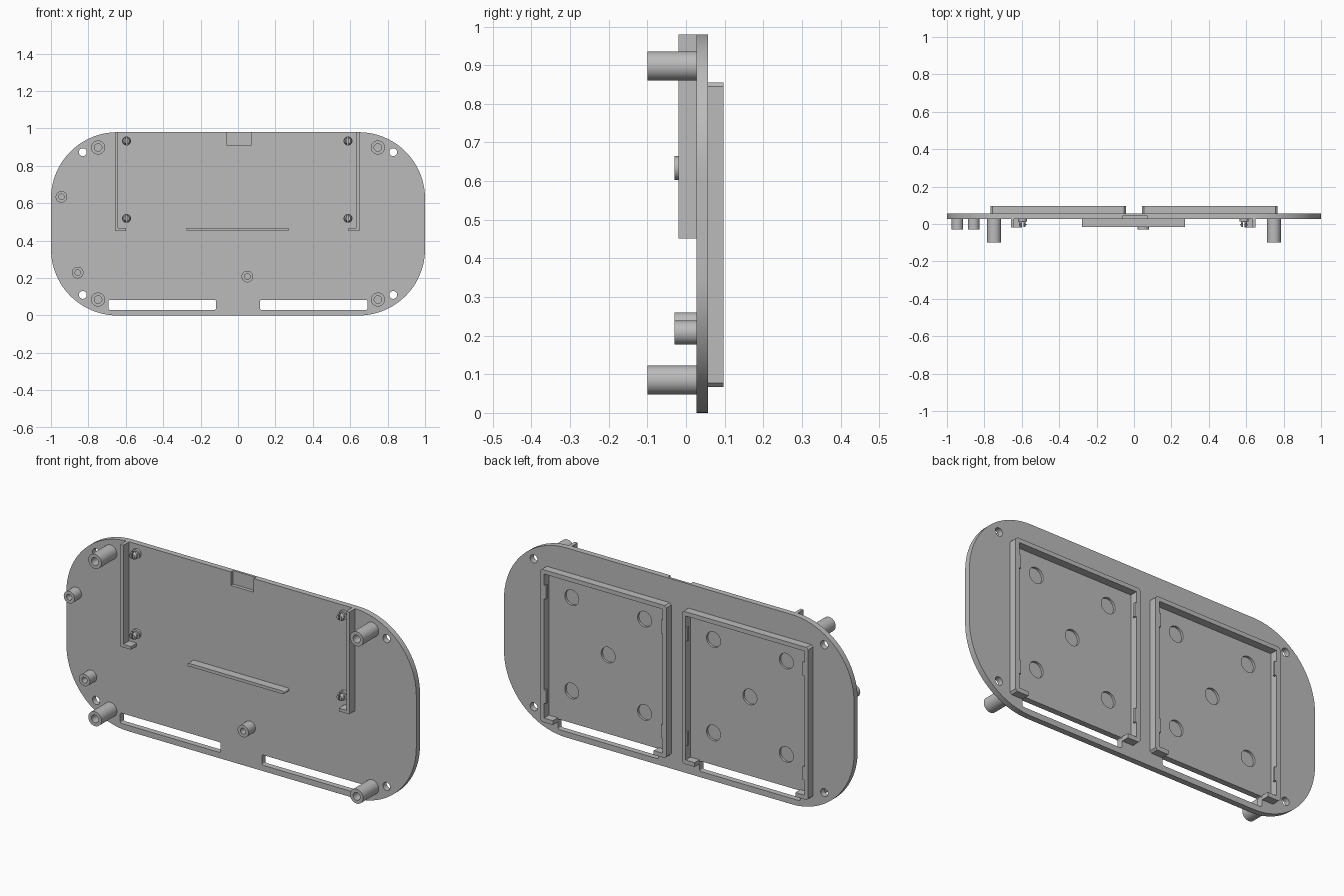
import bpy, bmesh, math

if "Cube" in bpy.data.objects:
    bpy.data.objects.remove(bpy.data.objects["Cube"])

GREY = bpy.data.materials.new("plain grey")
GREY.use_nodes = True
colour = (0.5, 0.5, 0.5, 1)
GREY.diffuse_color = colour
GREY.node_tree.nodes["Principled BSDF"].inputs["Base Color"].default_value = colour

FRONT, BACK = 0.027, 0.057      # faces of the main plate
HEIGHT = 0.98
SINK = FRONT + 0.004            # depth to which front parts are embedded


def finish(name, bm):
    bmesh.ops.recalc_face_normals(bm, faces=bm.faces)
    mesh = bpy.data.meshes.new(name)
    bm.to_mesh(mesh)
    bm.free()
    mesh.materials.append(GREY)
    obj = bpy.data.objects.new(name, mesh)
    bpy.context.collection.objects.link(obj)
    return obj


def smooth(obj):
    bpy.ops.object.select_all(action='DESELECT')
    obj.select_set(True)
    bpy.context.view_layer.objects.active = obj
    bpy.ops.object.shade_smooth_by_angle(angle=math.radians(30))


def prism(name, outline, y0, y1):
    """Extrude an (x, z) outline from y0 to y1."""
    bm = bmesh.new()
    face = bm.faces.new([bm.verts.new((x, y0, z)) for x, z in outline])
    ext = bmesh.ops.extrude_face_region(bm, geom=[face])
    moved = [v for v in ext["geom"] if isinstance(v, bmesh.types.BMVert)]
    bmesh.ops.translate(bm, verts=moved, vec=(0, y1 - y0, 0))
    return finish(name, bm)


def rounded(x0, x1, z0, z1, r, n=6):
    pts = []
    corners = [(x1 - r, z1 - r), (x0 + r, z1 - r), (x0 + r, z0 + r), (x1 - r, z0 + r)]
    for i, (cx, cz) in enumerate(corners):
        for k in range(n + 1):
            a = math.pi / 2 * (i + k / n)
            pts.append((cx + r * math.cos(a), cz + r * math.sin(a)))
    return pts


def box(name, x0, x1, z0, z1, y0, y1):
    return prism(name, [(x0, z0), (x1, z0), (x1, z1), (x0, z1)], y0, y1)


def disc(name, x, z, r, y0, y1):
    return prism(name, rounded(x - r, x + r, z - r, z + r, r * 0.999, 8), y0, y1)


def lathe(name, x, z, profile, n=32):
    """Spin an (r, y) profile round an axis parallel to y."""
    bm = bmesh.new()
    pts = [bm.verts.new((x + r, y, z)) for r, y in profile]
    edges = [bm.edges.new(pair) for pair in zip(pts, pts[1:])]
    bmesh.ops.spin(bm, geom=pts + edges, cent=(x, 0, z), axis=(0, 1, 0),
                   angle=2 * math.pi, steps=n, use_duplicate=False)
    bmesh.ops.remove_doubles(bm, verts=bm.verts, dist=1e-5)
    return finish(name, bm)


def cut(obj, cutters):
    """Subtract the cutters, keep the result as plain mesh, drop the cutters."""
    for c in cutters:
        c.hide_render = True
        mod = obj.modifiers.new("cut", 'BOOLEAN')
        mod.operation, mod.solver, mod.object = 'DIFFERENCE', 'EXACT', c
    graph = bpy.context.evaluated_depsgraph_get()
    mesh = bpy.data.meshes.new_from_object(obj.evaluated_get(graph))
    obj.modifiers.clear()
    obj.data = mesh
    for c in cutters:
        bpy.data.objects.remove(c)


# Main plate with screw holes, cable slots, top recess and magnet pockets
plate = prism("main_plate", rounded(-1, 1, 0, HEIGHT, 0.355, 20), FRONT, BACK)
FRAME_X, FRAME_HALF = 0.405, 0.361
cutters = [box("recess_cutter", -0.059, 0.07, 0.91, 1.1, -0.1, 0.045)]
for s in (-1, 1):
    for z in (0.11, 0.873):
        cutters.append(disc("hole_cutter", s * 0.83, z, 0.021, 0, 0.1))
    xs = sorted((s * 0.118, s * 0.692))
    cutters.append(prism("slot_cutter", rounded(*xs, 0.03, 0.083, 0.008), 0, 0.1))
    for dx, dz in ((0, 0), (1, 1), (1, -1), (-1, 1), (-1, -1)):
        cutters.append(disc("pocket_cutter", s * FRAME_X + dx * 0.208,
                            0.49 + dz * 0.241, 0.04, 0.045, 0.1))
cut(plate, cutters)
smooth(plate)

# Back frames, open at the bottom between two short feet, with inner clips
a, wall, foot = FRAME_HALF, 0.022, 0.073
outer = [(a - foot, 0.067), (a - 0.01, 0.067), (a, 0.077), (a, 0.845), (a - 0.01, 0.855)]
inner = [(a - wall, 0.833), (a - wall, 0.089), (a - foot, 0.089)]
mirror = lambda pts: [(-x, z) for x, z in pts]
outline = outer + mirror(outer)[::-1] + mirror(inner)[::-1] + inner
for side, s in (("right", -1), ("left", 1)):
    cx = s * FRAME_X
    prism(side + "_back_frame", [(cx + x, z) for x, z in outline], BACK - 0.004, 0.097)
    for t in (-1, 1):
        for z in (0.2, 0.74):
            xs = sorted((cx + t * (a - wall + 0.002), cx + t * (a - wall - 0.01)))
            box(side + "_frame_clip", *xs, z - 0.035, z + 0.035, 0.083, 0.096)


# Hollow mounting posts
def post(name, x, z, r, bore, tip):
    smooth(lathe(name, x, z, [(0, SINK), (r, SINK), (r, tip), (bore, tip),
                              (bore, FRONT - 0.002), (0, FRONT - 0.002)]))


for s in (-1, 1):
    for z in (0.085, 0.898):
        post("tall_post", s * 0.748, z, 0.0375, 0.02, -0.1)
for x, z in ((-0.944, 0.634), (-0.857, 0.229), (0.05, 0.208)):
    post("short_post", x, z, 0.031, 0.015, -0.03)

# Board holder: side rails with feet, a lower ledge and split snap pins
MID = -0.004
for side, s in (("right", -1), ("left", 1)):
    rail = [(0.654, HEIGHT), (0.654, 0.452), (0.594, 0.452),
            (0.594, 0.468), (0.637, 0.468), (0.637, HEIGHT)]
    prism(side + "_rail", [(MID + s * x, z) for x, z in rail], -0.02, SINK)
    for z in (0.519, 0.933):
        x = MID + s * 0.592
        pin = lathe(side + "_snap_pin", x, z,
                    [(0, SINK), (0.024, SINK), (0.024, 0.014), (0.015, 0.014),
                     (0.015, 0.002), (0.021, -0.002), (0.014, -0.015), (0, -0.015)], 24)
        cut(pin, [box("slit_cutter", x - 0.004, x + 0.004, z - 0.05, z + 0.05, -0.05, 0.012)])
        smooth(pin)
prism("lower_ledge", rounded(-0.278, 0.274, 0.452, 0.468, 0.0079, 4), -0.016, SINK)
